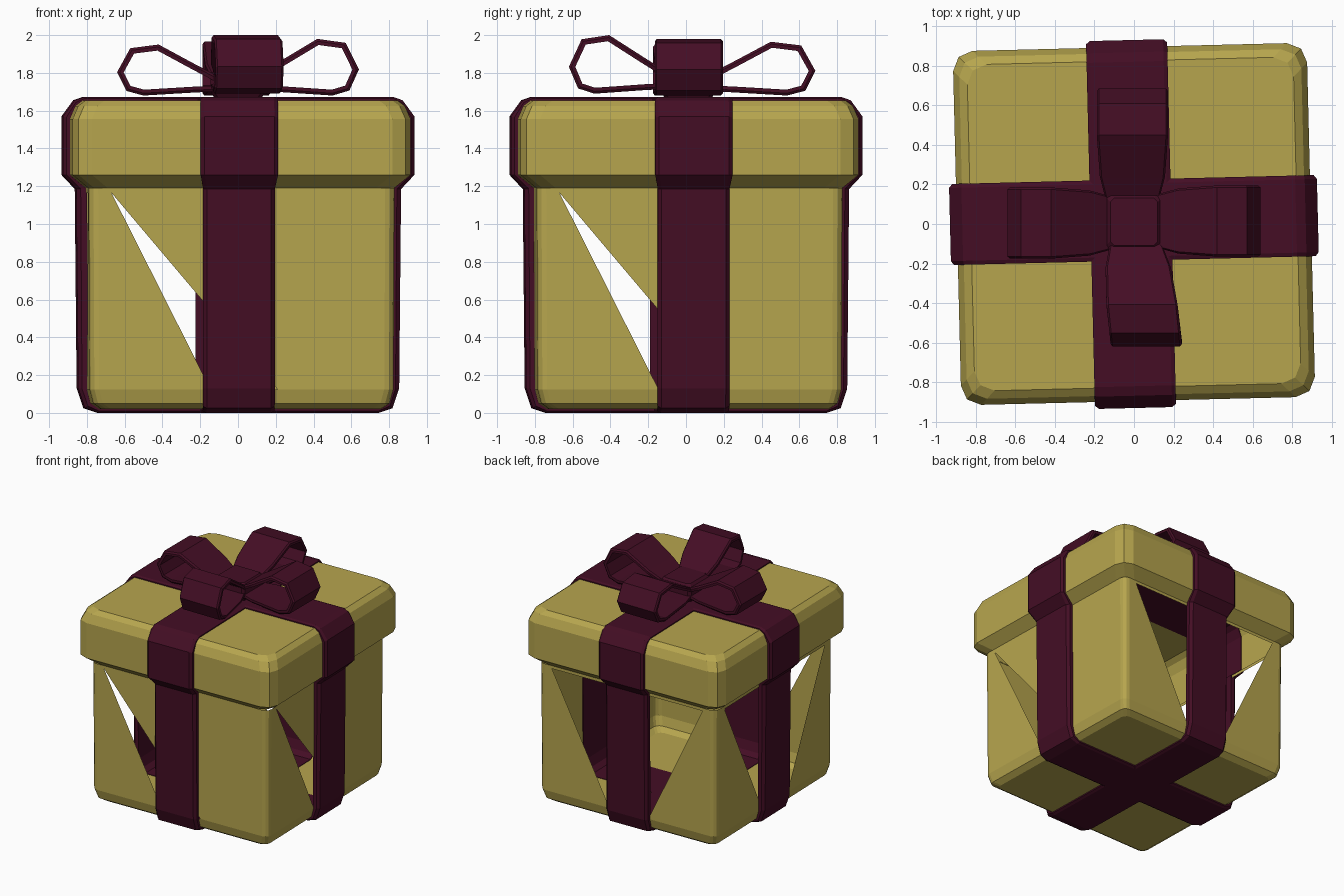
import bpy, bmesh, math
from mathutils import Matrix, Vector

if "Cube" in bpy.data.objects:
    bpy.data.objects.remove(bpy.data.objects["Cube"])


def material(name, rgb):
    m = bpy.data.materials.new(name)
    m.diffuse_color = (*rgb, 1)
    m.use_nodes = True
    m.node_tree.nodes["Principled BSDF"].inputs["Base Color"].default_value = m.diffuse_color
    return m


GOLD = material("mustard_gold", (0.47, 0.378, 0.076))
WINE = material("wine_purple", (0.058, 0.0042, 0.018))
TURN = Matrix.Rotation(math.radians(1.4), 4, 'Z')   # the box stands slightly turned


def finish(bm, name, mat, matrix):
    bmesh.ops.remove_doubles(bm, verts=bm.verts, dist=0.0005)
    bmesh.ops.recalc_face_normals(bm, faces=bm.faces)
    me = bpy.data.meshes.new(name)
    bm.to_mesh(me)
    bm.free()
    me.materials.append(mat)
    ob = bpy.data.objects.new(name, me)
    me.transform(matrix)
    bpy.context.collection.objects.link(ob)
    return ob


def ring(bm, half, z, r, seg):
    """Square ring of vertices with rounded corners."""
    out = []
    for k in range(4):
        a0 = k * math.pi / 2
        mid = a0 + math.pi / 4
        cx = math.copysign(half - r, math.cos(mid))
        cy = math.copysign(half - r, math.sin(mid))
        for j in range(seg + 1):
            a = a0 + j * math.pi / 2 / seg
            out.append(bm.verts.new((cx + r * math.cos(a), cy + r * math.sin(a), z)))
    return out


def shell(bm, levels, r, seg, open_level=None):
    """Stack rings into a shell; flat sides of open_level are left out."""
    rings = [ring(bm, h, z, r, seg) for h, z in levels]
    n = len(rings[0])
    for i, (a, b) in enumerate(zip(rings, rings[1:])):
        for j in range(n):
            if i == open_level and j % (seg + 1) == seg:
                continue
            k = (j + 1) % n
            bm.faces.new((a[j], a[k], b[k], b[j]))
    return rings


# box body: open-topped shell whose walls have torn triangular openings
bm = bmesh.new()
R = 0.05
levels = [(0.74, 0.02), (0.785, 0.05), (0.805, 0.125), (0.81, 1.19)]
rings = shell(bm, levels, R, 3, open_level=2)
bm.faces.new(rings[0])
h0, z0 = levels[2]
h1, z1 = levels[3]
for side in range(4):          # front, right, back, left
    rot = Matrix.Rotation(side * math.pi / 2, 3, 'Z')

    def P(u, z):
        d = h0 + (h1 - h0) * (z - z0) / (z1 - z0)
        return bm.verts.new(rot @ Vector((u, -d, z)))

    def wall(*pts):
        bm.faces.new([P(*p) for p in pts])

    BL, BR = (-(h0 - R), z0), (h0 - R, z0)
    TL, TR = (-(h1 - R), z1), (h1 - R, z1)
    A, A2 = (-0.69, 1.165), (0.69, 1.165)
    B1, B2 = (-0.165, z0), (0.19, z0)
    wall(TL, BL, B1, A)
    wall(TL, A, A2, TR)
    wall(A2, B2, BR, TR)
    if side < 2:               # front and right keep the upper piece
        wall(A, B2, A2)
finish(bm, "box_body", GOLD, TURN)

# lid with flared lower edge and bevelled top
bm = bmesh.new()
rings = shell(bm, [(0.81, 1.19), (0.895, 1.26), (0.895, 1.555),
                   (0.865, 1.625), (0.825, 1.655)], 0.1, 2)
bm.faces.new(rings[-1])
finish(bm, "box_lid", GOLD, TURN)


def band(name, stations, matrix, bevel):
    """Closed strip: stations are (inner xz, outer xz, half width, side shift)."""
    bm = bmesh.new()
    secs = []
    for i, o, w, s in stations:
        m = (i[0] + 0.6 * (o[0] - i[0]), i[1] + 0.6 * (o[1] - i[1]))
        prof = [(i, -w), (m, -w), (o, bevel - w), (o, w - bevel), (m, w), (i, w)]
        secs.append([bm.verts.new((p[0], y + s, p[1])) for p, y in prof])
    for a, b in zip(secs, secs[1:] + secs[:1]):
        for j in range(6):
            k = (j + 1) % 6
            bm.faces.new((a[j], a[k], b[k], b[j]))
    return finish(bm, name, WINE, matrix)


# two ribbons wrapped right around the box
half = [((0.735, 0.024), (0.74, 0.0), 0.19),
        ((0.775, 0.053), (0.815, 0.025), 0.19),
        ((0.80, 0.125), (0.85, 0.13), 0.19),
        ((0.803, 1.19), (0.86, 1.185), 0.19),
        ((0.89, 1.262), (0.93, 1.26), 0.205),
        ((0.89, 1.553), (0.93, 1.57), 0.205),
        ((0.86, 1.622), (0.868, 1.655), 0.205),
        ((0.82, 1.651), (0.82, 1.672), 0.205)]
loop = [(i, o, w, 0) for i, o, w in half]
loop += [((-i[0], i[1]), (-o[0], o[1]), w, 0) for i, o, w in reversed(half)]
QUARTER = Matrix.Rotation(math.pi / 2, 4, 'Z')
band("ribbon_across", loop, TURN @ Matrix.Translation((0, 0.02, 0)), 0.02)
band("ribbon_front_to_back", loop, TURN @ Matrix.Translation((-0.015, 0, 0)) @ QUARTER, 0.02)


def bow_loop(name, angle, reach, top, low, skew, shift):
    """One bow loop, drawn along +x and turned to its direction."""
    base = [(0.05, 0.27), (0.22, 0.60), (0.42, 1.0), (0.57, 0.93), (0.64, 0.46),
            (0.59, 0.09), (0.50, 0.0), (0.23, 0.06), (0.05, 0.09)]
    pts = [Vector((r * reach / 0.64, low + t * (top - low))) for r, t in base]
    wide = [0.12, 0.165] + [0.18] * 5 + [0.165, 0.12]
    stations = []
    n = len(pts)
    for k, p in enumerate(pts):
        e1 = (p - pts[k - 1]).normalized()
        e2 = (pts[(k + 1) % n] - p).normalized()
        d = (e1 + e2).normalized()
        q = p - 0.031 * Vector((-d.y, d.x)) / max(0.7, d.dot(e1))
        stations.append((q, p, wide[k], skew * p.x))
    band(name, stations, Matrix.Translation(shift) @ Matrix.Rotation(math.radians(angle), 4, 'Z'), 0.01)


# bow
bow_loop("bow_loop_right", 0, 0.64, 1.98, 1.68, 0.0, (0, 0.015, 0))
bow_loop("bow_loop_left", 180, 0.64, 1.95, 1.68, 0.0, (0, 0.005, 0))
bow_loop("bow_loop_back", 90, 0.685, 1.965, 1.68, 0.0, (-0.008, 0, 0))
bow_loop("bow_loop_front", -90, 0.62, 2.0, 1.69, 0.1, (0, 0, 0))

# knot in the middle of the bow
bm = bmesh.new()
rings = shell(bm, [(0.12, 1.66), (0.145, 1.70), (0.145, 1.79), (0.12, 1.82)], 0.02, 1)
bm.faces.new(rings[0])
bm.faces.new(rings[-1])
finish(bm, "bow_knot", WINE, Matrix.Translation((0, 0.012, 0)))
